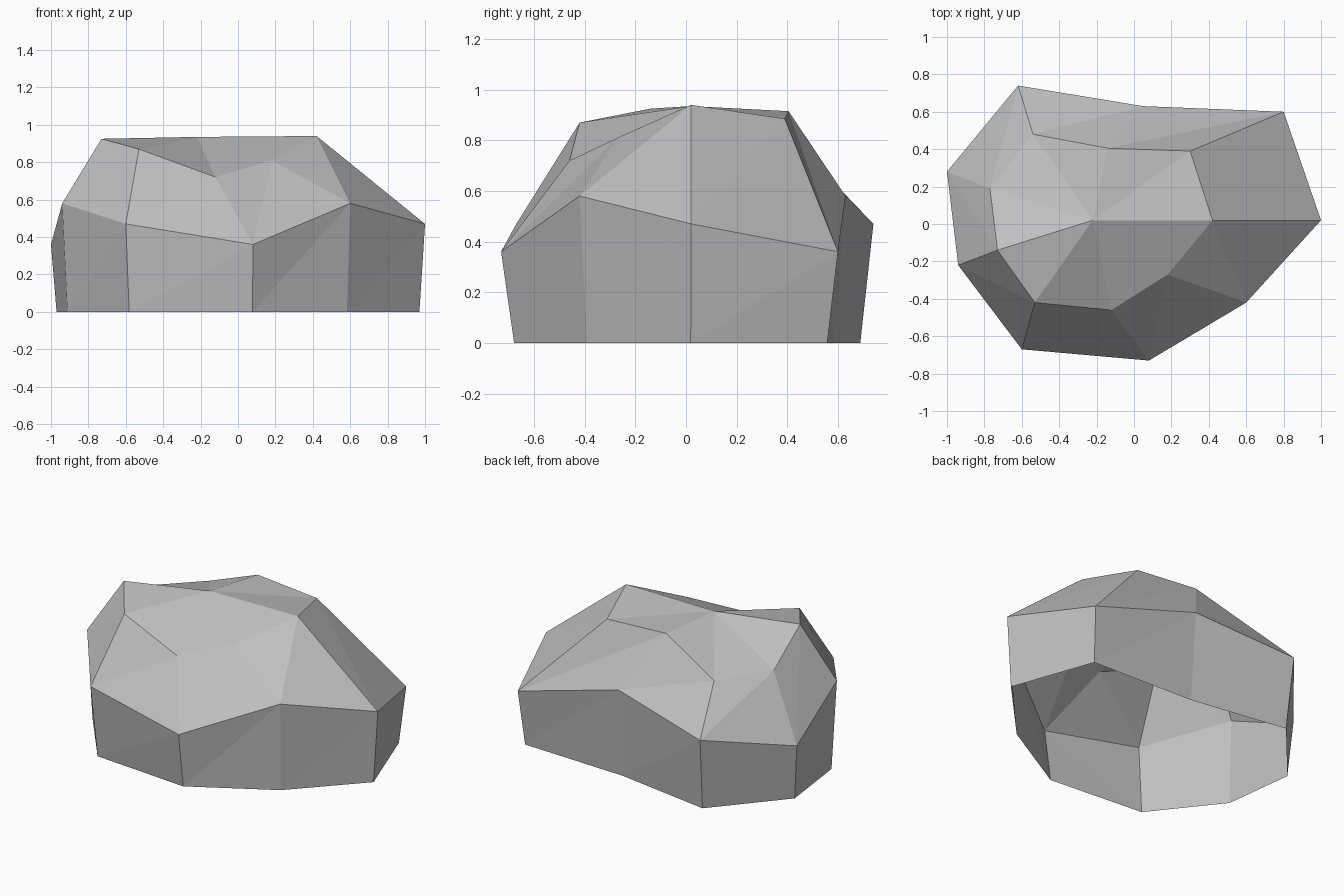
import bpy
import bmesh

# Remove the default cube only
default_cube = bpy.data.objects.get("Cube")
if default_cube:
    bpy.data.objects.remove(default_cube, do_unlink=True)


def make_material(name, colour):
    material = bpy.data.materials.new(name)
    material.use_nodes = True
    material.diffuse_color = colour
    shader = material.node_tree.nodes["Principled BSDF"]
    shader.inputs["Base Color"].default_value = colour
    shader.inputs["Roughness"].default_value = 1
    return material


# Widest outline of the boulder, counter-clockwise; its height cycles in threes
rim_outline = [(-.94, -.22), (-.6, -.67), (.08, -.73), (.6, -.42), (1, .02),
               (.8, .6), (.05, .63), (-.62, .74), (-1, .28)]
rim_heights = [.58, .47, .36]

# Shoulder points, one above each rim point, and the peak
shoulder = [(-.73, -.14, .925), (-.53, -.42, .87), (-.12, -.46, .72),
            (.18, -.27, .81), (.42, .02, .94), (.3, .39, .885),
            (-.14, .405, .915), (-.54, .48, .74), (-.77, .19, .76)]
peak = (-.22, .02, .935)

# The foot is the rim drawn in slightly at ground level
foot_scale_x, foot_scale_y = .97, .93
foot = [(x * foot_scale_x, y * foot_scale_y, 0) for x, y in rim_outline]
rim = [(x, y, rim_heights[i % len(rim_heights)])
       for i, (x, y) in enumerate(rim_outline)]


def bridge(mesh, lower, upper):
    """Join two rings with triangles, all diagonals leaning the same way."""
    count = len(lower)
    for i in range(count):
        j = (i + 1) % count
        mesh.faces.new((lower[i], lower[j], upper[j]))
        mesh.faces.new((lower[i], upper[j], upper[i]))


# Faceted shell with an open underside
bm = bmesh.new()
rings = [[bm.verts.new(point) for point in ring] for ring in (foot, rim, shoulder)]
for lower_ring, upper_ring in zip(rings, rings[1:]):
    bridge(bm, lower_ring, upper_ring)

# Crown fan around the peak
top_vertex = bm.verts.new(peak)
crown = rings[-1]
for i, vertex in enumerate(crown):
    bm.faces.new((vertex, crown[(i + 1) % len(crown)], top_vertex))

bm.normal_update()
mesh_data = bpy.data.meshes.new("boulder")
bm.to_mesh(mesh_data)
bm.free()

mesh_data.materials.append(make_material("stone grey", (.52, .52, .52, 1)))
boulder = bpy.data.objects.new("boulder", mesh_data)
bpy.context.scene.collection.objects.link(boulder)
